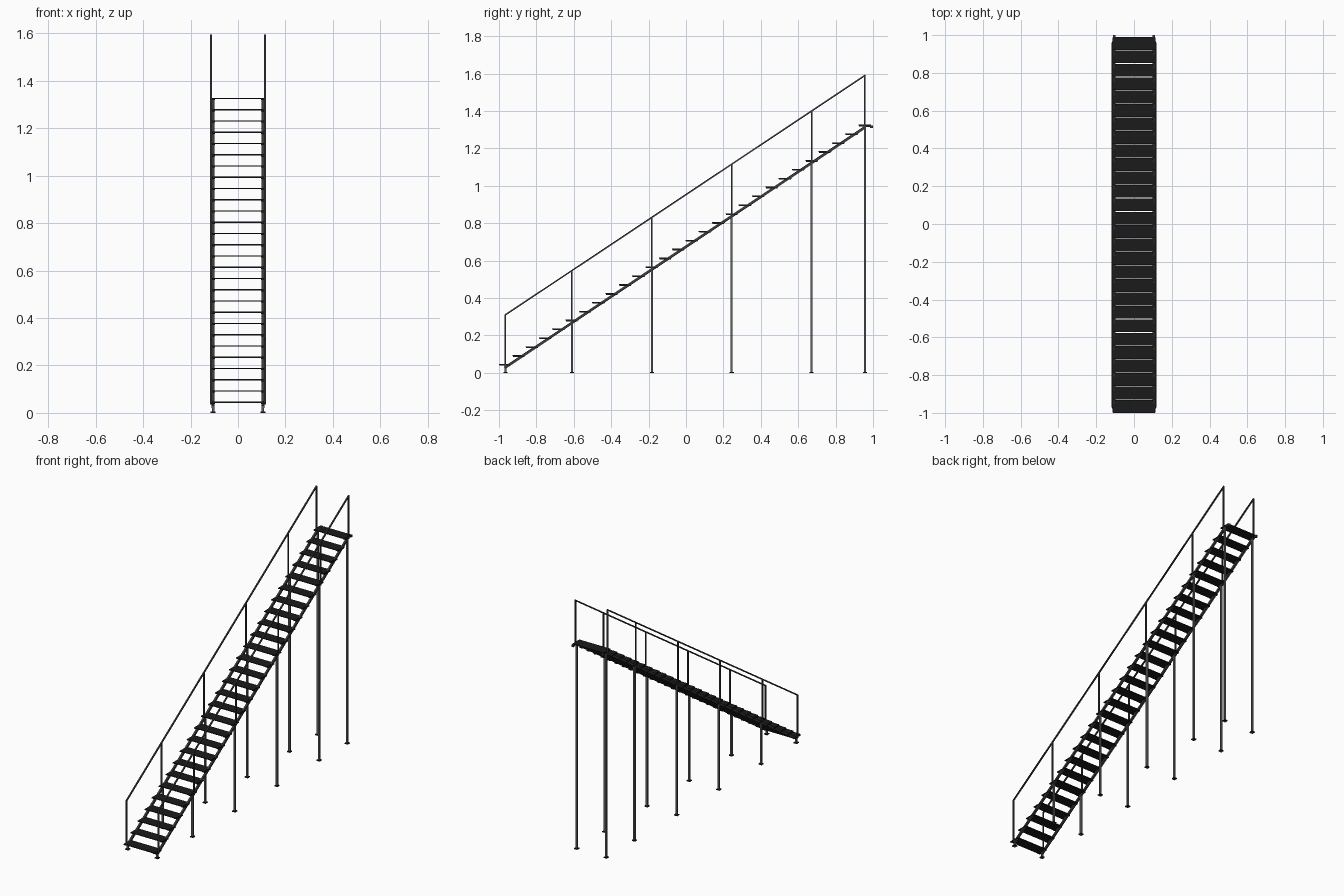
import bpy
import bmesh
from mathutils import Matrix, Vector

cube = bpy.data.objects.get("Cube")
if cube:
    bpy.data.objects.remove(cube, do_unlink=True)


def material(name, value):
    mat = bpy.data.materials.new(name)
    mat.use_nodes = True
    color = (value, value, value, 1)
    mat.diffuse_color = color
    mat.node_tree.nodes["Principled BSDF"].inputs["Base Color"].default_value = color
    return mat


tread_dark = material("tread charcoal", 0.011)
steel_grey = material("steel dark grey", 0.045)
leg_grey = material("leg grey", 0.12)


def box(bm, center, size):
    bmesh.ops.create_cube(bm, size=1, matrix=Matrix.Translation(center) @ Matrix.Diagonal((*size, 1)))


def bar(bm, start, end, width, height):
    """Square bar between two points, kept level across x."""
    start, end = Vector(start), Vector(end)
    along = (end - start).normalized()
    side = Vector((1, 0, 0))
    rot = Matrix((side, along, side.cross(along))).transposed().to_4x4()
    size = Matrix.Diagonal((width, (end - start).length, height, 1))
    bmesh.ops.create_cube(bm, size=1, matrix=Matrix.Translation((start + end) / 2) @ rot @ size)


def finish(bm, name, mat):
    mesh = bpy.data.meshes.new(name)
    bm.to_mesh(mesh)
    bm.free()
    mesh.materials.append(mat)
    bpy.context.scene.collection.objects.link(bpy.data.objects.new(name, mesh))


# Flight layout
COUNT = 28
START_Y, RUN = -0.966, 0.0712
START_Z, RISE = 0.047, 0.0474
POST_STEPS = (0, 5, 11, 17, 23, 27)
BEAM_X, RAIL_X = 0.105, 0.114
RAIL_UP = 0.265


def step(i):
    return START_Y + i * RUN, START_Z + i * RISE


# Treads
bm = bmesh.new()
for i in range(COUNT):
    y, z = step(i)
    box(bm, (0, y, z - 0.002), (0.22, 0.068, 0.005))
finish(bm, "treads", tread_dark)

first_y, first_z = step(0)
last_y, last_z = step(COUNT - 1)

for side, label in ((1, "left"), (-1, "right")):
    x = side * BEAM_X

    # Sloping stringer with a short level tab and lip at the top
    bm = bmesh.new()
    bar(bm, (x, first_y - 0.004, first_z - 0.02), (x, last_y, last_z - 0.014), 0.012, 0.014)
    box(bm, (x, 0.977, last_z - 0.008), (0.012, 0.046, 0.008))
    box(bm, (x, 0.992, last_z - 0.01), (0.012, 0.016, 0.014))
    finish(bm, label + "_stringer", steel_grey)

    # Brackets under the tread ends
    bm = bmesh.new()
    for i in range(COUNT):
        y, z = step(i)
        box(bm, (x, y, z - 0.006), (0.018, 0.062, 0.005))
    finish(bm, label + "_tread_brackets", tread_dark)

    # Support legs and foot plates
    legs, feet = bmesh.new(), bmesh.new()
    for i in POST_STEPS:
        y, z = step(i)
        top = z - 0.012
        box(legs, (x, y, top / 2), (0.011, 0.011, top))
        box(feet, (x, y, 0.003), (0.022, 0.022, 0.006))
    finish(legs, label + "_support_legs", leg_grey)
    finish(feet, label + "_foot_plates", tread_dark)

    # Railing posts and sloping handrail
    x = side * RAIL_X
    bm = bmesh.new()
    for i in POST_STEPS:
        y, z = step(i)
        box(bm, (x, y, z + RAIL_UP / 2 - 0.006), (0.008, 0.008, RAIL_UP + 0.012))
    finish(bm, label + "_railing_posts", steel_grey)
    bm = bmesh.new()
    bar(bm, (x, first_y - 0.003, first_z + RAIL_UP - 0.004),
        (x, last_y + 0.003, last_z + RAIL_UP), 0.008, 0.008)
    finish(bm, label + "_handrail", steel_grey)
